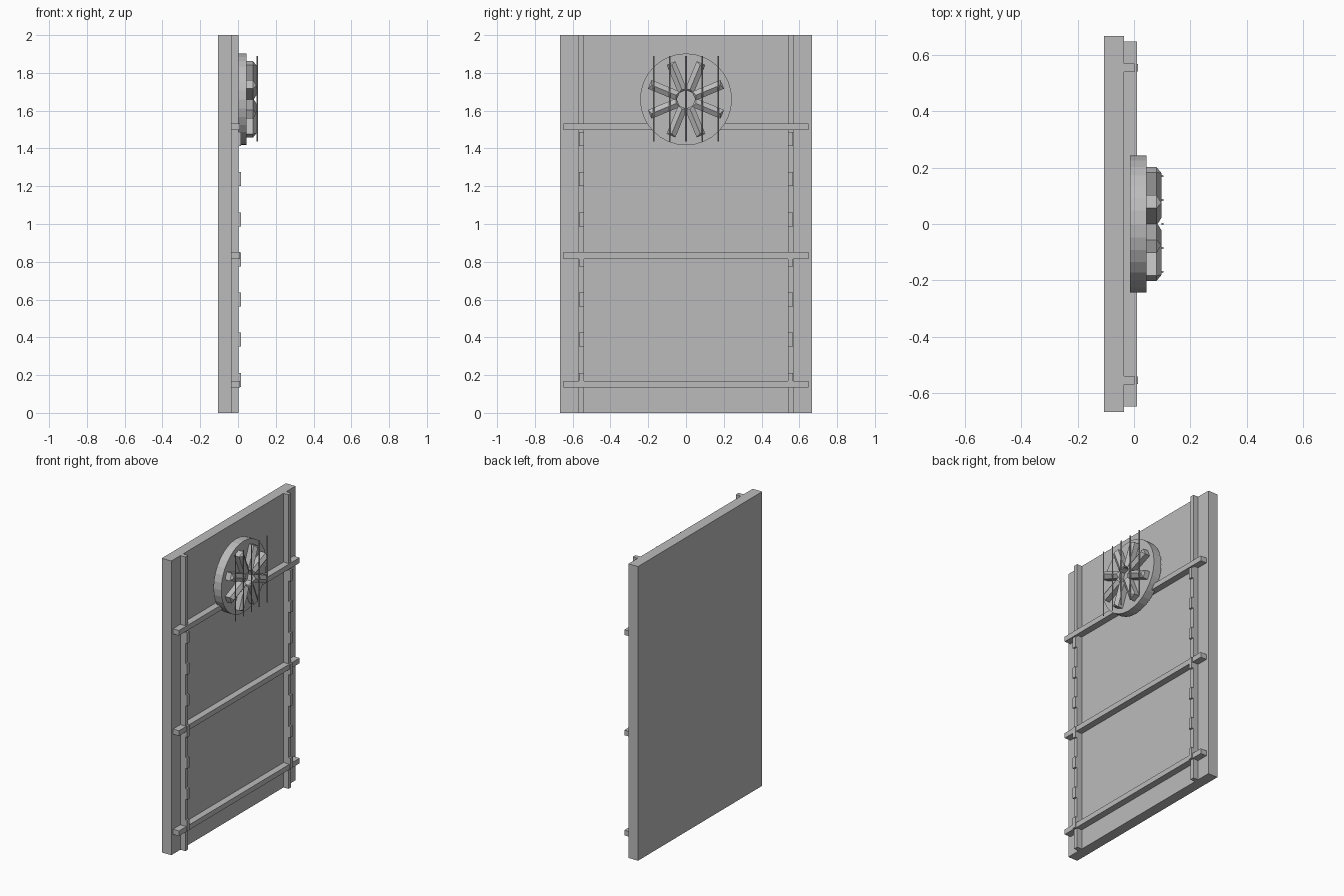
import bpy, bmesh, math
from mathutils import Matrix, Vector

if "Cube" in bpy.data.objects:
    bpy.data.objects.remove(bpy.data.objects["Cube"])

steel = bpy.data.materials.new("plain grey")
steel.diffuse_color = (0.5, 0.5, 0.5, 1)
steel.use_nodes = True
steel.node_tree.nodes["Principled BSDF"].inputs["Base Color"].default_value = steel.diffuse_color


def finish(bm, name):
    bmesh.ops.recalc_face_normals(bm, faces=bm.faces)
    mesh = bpy.data.meshes.new(name)
    bm.to_mesh(mesh)
    bm.free()
    mesh.materials.append(steel)
    obj = bpy.data.objects.new(name, mesh)
    bpy.context.collection.objects.link(obj)
    return obj


def box(name, lo, hi):
    lo, hi = Vector(lo), Vector(hi)
    bm = bmesh.new()
    size = hi - lo
    bmesh.ops.create_cube(bm, size=1, matrix=Matrix.Translation((lo + hi) / 2) @ Matrix.Diagonal((*size, 1)))
    return finish(bm, name)


def cylinder(name, radius, depth, sides, matrix):
    bm = bmesh.new()
    bmesh.ops.create_cone(bm, cap_ends=True, segments=sides, radius1=radius,
                          radius2=radius, depth=depth, matrix=matrix)
    return finish(bm, name)


# Door slab
box("door_panel", (-0.106, -0.667, 0), (-0.035, 0.667, 2))

# Upright rails with evenly spaced clips
for side in (-1, 1):
    y = side * 0.554
    box("upright_rail", (-0.035, y - 0.015, 0), (0.002, y + 0.015, 2))
    for i in range(7):
        z = 0.175 + i * 0.2125
        box("rail_clip", (0.0, y - 0.013, z - 0.037), (0.015, y + 0.013, z + 0.037))

# Cross bars
for z in (0.152, 0.833, 1.515):
    box("cross_bar", (-0.035, -0.648, z - 0.0175), (0.01, 0.648, z + 0.0175))

# Round vent housing
CZ = 1.66
turn_x = Matrix.Rotation(math.pi / 2, 4, 'Y')
cylinder("vent_disc", 0.243, 0.058, 32, Matrix.Translation((0.015, 0, CZ)) @ turn_x)

# Fan blades: ridged bars with sloping outer ends
R_IN, R_OUT, HALF = 0.045, 0.208, 0.025
for i in range(8):
    bm = bmesh.new()
    profile = [(0.04, -HALF), (0.08, -HALF), (0.097, 0), (0.08, HALF), (0.04, HALF)]
    rings = []
    for r, inset in ((R_IN, 0.012), (R_OUT, -0.012)):
        rings.append([bm.verts.new((x, r + (inset if k == 2 else 0), w))
                      for k, (x, w) in enumerate(profile)])
    for k in range(5):
        n = (k + 1) % 5
        bm.faces.new((rings[0][k], rings[0][n], rings[1][n], rings[1][k]))
    for ring in rings:
        bm.faces.new((ring[1], ring[2], ring[3]))
        bm.faces.new((ring[0], ring[1], ring[3], ring[4]))
    angle = math.radians(22.5 + 45 * i)
    bm.transform(Matrix.Translation((0, 0, CZ)) @ Matrix.Rotation(angle, 4, 'X'))
    finish(bm, "fan_blade")

# Thin guard rods across the fan
for i in range(-2, 3):
    cylinder("guard_rod", 0.004, 0.452, 8, Matrix.Translation((0.101, i * 0.085, CZ + 0.003)))
